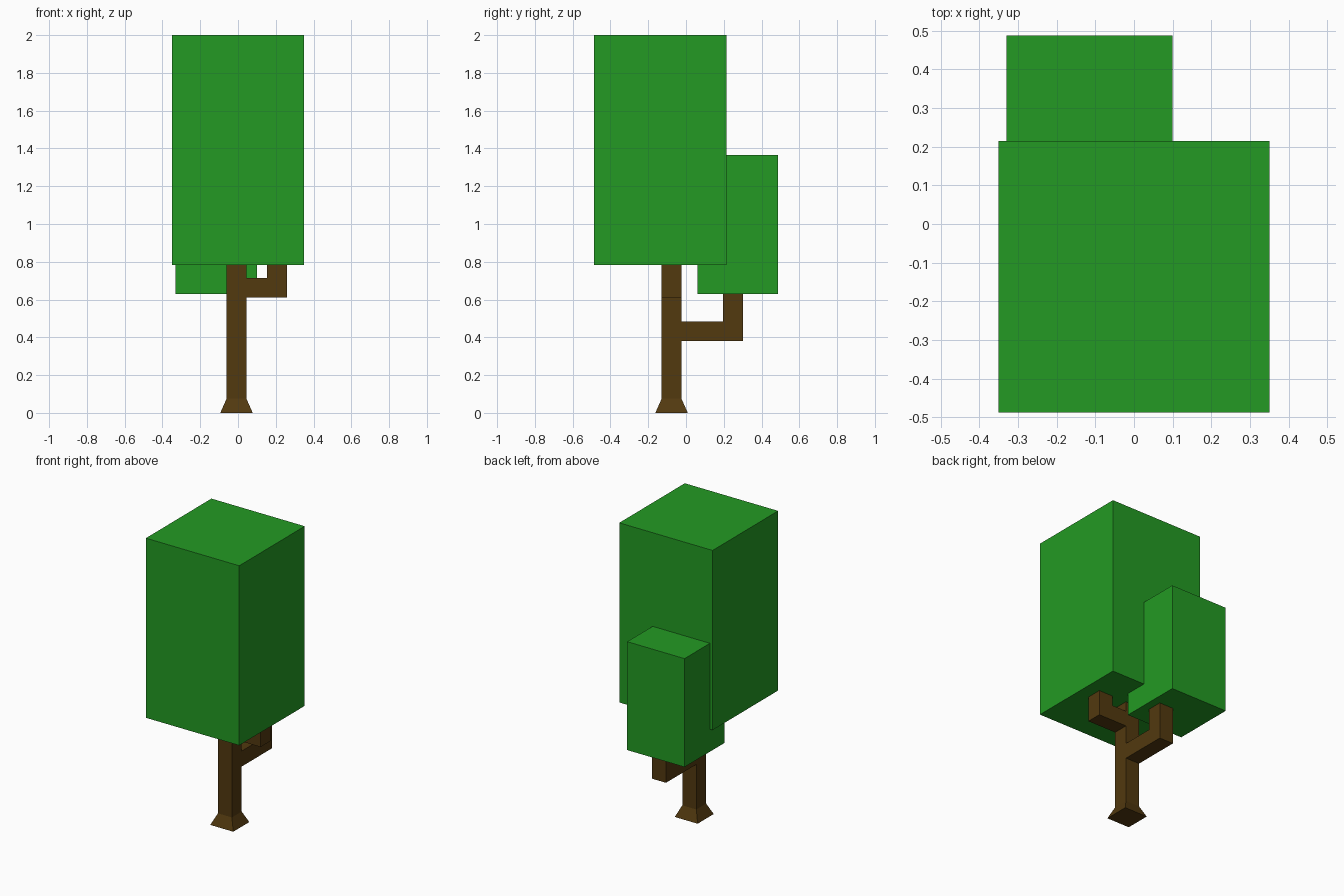
import bpy, bmesh
from mathutils import Vector

if "Cube" in bpy.data.objects:
    bpy.data.objects.remove(bpy.data.objects["Cube"])


def material(name, rgb):
    m = bpy.data.materials.new(name)
    m.diffuse_color = (*rgb, 1)
    m.use_nodes = True
    m.node_tree.nodes["Principled BSDF"].inputs["Base Color"].default_value = m.diffuse_color
    return m


leaf = material("leaf green", (0.0168, 0.323, 0.0168))
bark = material("bark brown", (0.084, 0.041, 0.0048))


def finish(bm, name, mat):
    bmesh.ops.recalc_face_normals(bm, faces=bm.faces)
    me = bpy.data.meshes.new(name)
    bm.to_mesh(me)
    bm.free()
    me.materials.append(mat)
    bpy.context.collection.objects.link(bpy.data.objects.new(name, me))


def box(name, lo, hi, mat):
    lo, hi = Vector(lo), Vector(hi)
    bm = bmesh.new()
    bmesh.ops.create_cube(bm, size=1)
    bmesh.ops.scale(bm, vec=hi - lo, verts=bm.verts)
    bmesh.ops.translate(bm, vec=(lo + hi) / 2, verts=bm.verts)
    finish(bm, name, mat)


def extrude(bm, face, offset):
    """Extrude one face and return the new cap."""
    cap = bmesh.ops.extrude_discrete_faces(bm, faces=[face])["faces"][0]
    bmesh.ops.translate(bm, vec=offset, verts=cap.verts)
    bm.normal_update()
    return cap


def facing(bm, direction, z_mid):
    """Outermost face pointing along direction at a given height."""
    d = Vector(direction)
    hits = [f for f in bm.faces if f.normal.dot(d) > 0.99
            and abs(f.calc_center_median().z - z_mid) < 0.02]
    return max(hits, key=lambda f: f.calc_center_median().dot(d))


# Crowns
box("main_crown", (-0.35, -0.487, 0.782), (0.35, 0.215, 2.0), leaf)
box("small_crown", (-0.33, 0.06, 0.63), (0.10, 0.487, 1.365), leaf)

# Trunk with flared foot
CX, CY, W = -0.008, -0.0765, 0.105
bm = bmesh.new()
foot = [bm.verts.new((CX + sx * W / 2, CY + sy * W / 2, 0))
        for sx, sy in ((-1, -1), (1, -1), (1, 1), (-1, 1))]
cap = bm.faces.new(foot)
bm.normal_update()
levels = [0, 0.075, 0.38, 0.485, 0.61, 0.715, 0.80]
for a, b in zip(levels, levels[1:]):
    cap = extrude(bm, cap, (0, 0, b - a))
low = [v for v in bm.verts if v.co.z < 0.001]
for v in low:
    v.co.x = CX + (v.co.x - CX) * 0.172 / W
    v.co.y = CY + (v.co.y - CY) * 0.172 / W
bmesh.ops.contextual_create(bm, geom=low)
bm.normal_update()

# Elbow branches: out from the trunk, then up into a crown
for d, z0, z1, reach, top in (((0, 1, 0), 0.38, 0.485, 0.22, 0.65),
                              ((1, 0, 0), 0.61, 0.715, 0.11, 0.80)):
    d = Vector(d)
    tip = extrude(bm, facing(bm, d, (z0 + z1) / 2), d * reach)
    extrude(bm, tip, d * W)
    ups = [f for f in bm.faces if f.normal.z > 0.99
           and abs(f.calc_center_median().z - z1) < 0.001]
    end = max(ups, key=lambda f: f.calc_center_median().dot(d))
    extrude(bm, end, (0, 0, top - z1))
finish(bm, "trunk_and_branches", bark)
